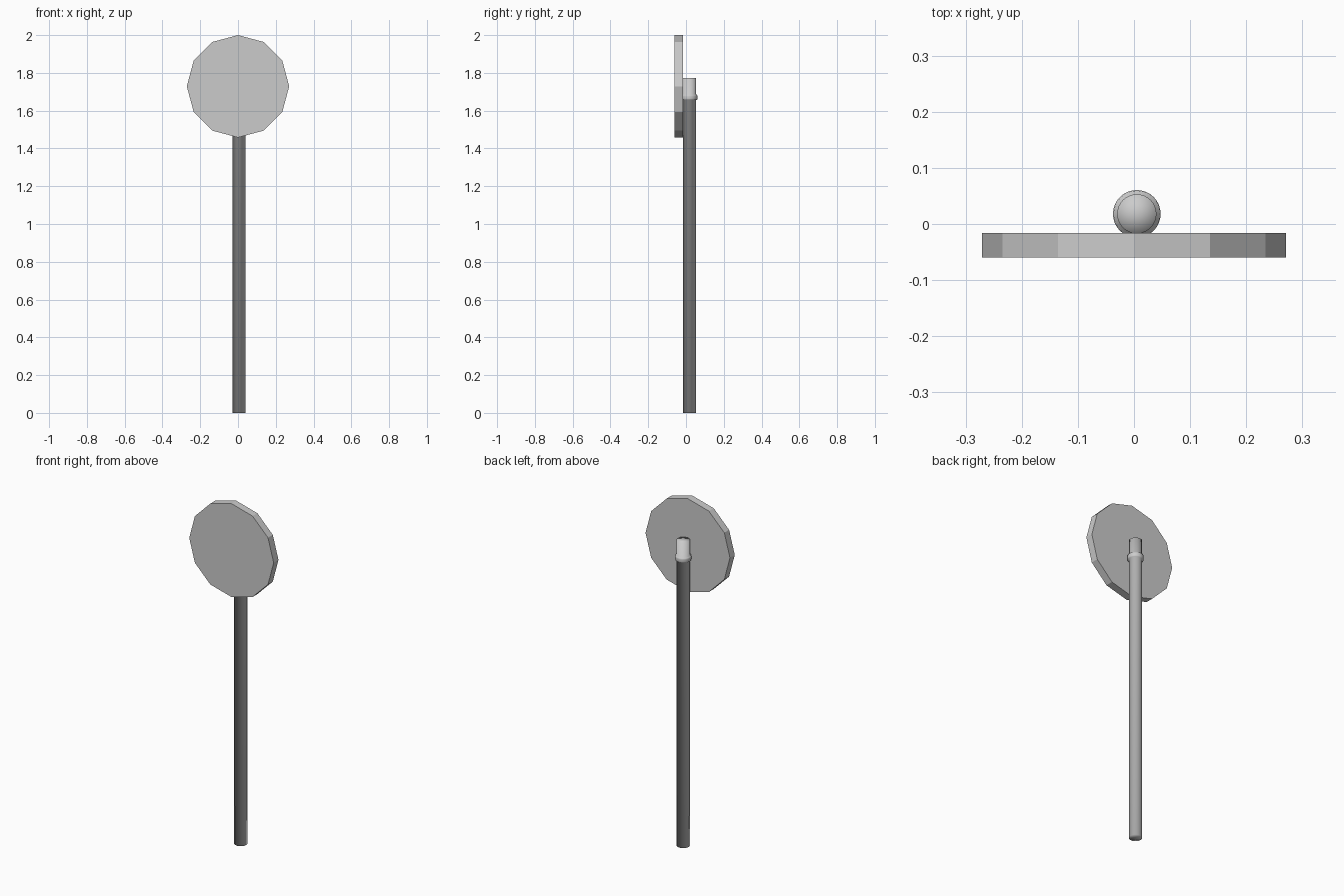
import bpy, bmesh, math
from mathutils import Matrix

if "Cube" in bpy.data.objects:
    bpy.data.objects.remove(bpy.data.objects["Cube"])


def finish(bm, name, smooth):
    bmesh.ops.recalc_face_normals(bm, faces=bm.faces[:])
    for f in bm.faces:
        f.smooth = smooth
    mesh = bpy.data.meshes.new(name)
    bm.to_mesh(mesh)
    bm.free()
    obj = bpy.data.objects.new(name, mesh)
    bpy.context.collection.objects.link(obj)
    return obj


def lathe(name, profile, sides):
    """Spin (radius, z) points about z; radius 0 closes the ends."""
    bm = bmesh.new()
    pts = [bm.verts.new((r, 0, z)) for r, z in profile]
    edges = [bm.edges.new(p) for p in zip(pts, pts[1:])]
    bmesh.ops.spin(bm, geom=pts + edges, axis=(0, 0, 1), cent=(0, 0, 0),
                   angle=math.tau, steps=sides, use_duplicate=False)
    bmesh.ops.remove_doubles(bm, verts=bm.verts[:], dist=0.0001)
    return finish(bm, name, True)


# Round post with a raised collar behind the plate
post = lathe("post", [(0, 0), (0.035, 0), (0.035, 1.655), (0.041, 1.657),
                      (0.0425, 1.664), (0.0425, 1.677), (0.041, 1.684),
                      (0.035, 1.686), (0.035, 1.773), (0, 1.773)], 32)
post.location = (0.005, 0.018, 0)

# Twelve-sided sign plate, one corner pointing straight up
bm = bmesh.new()
bmesh.ops.create_cone(bm, cap_ends=True, segments=12, radius1=0.271,
                      radius2=0.271, depth=0.044,
                      matrix=Matrix.Translation((0, -0.038, 1.729))
                      @ Matrix.Rotation(math.pi / 2, 4, 'X'))
finish(bm, "sign_plate", False)
